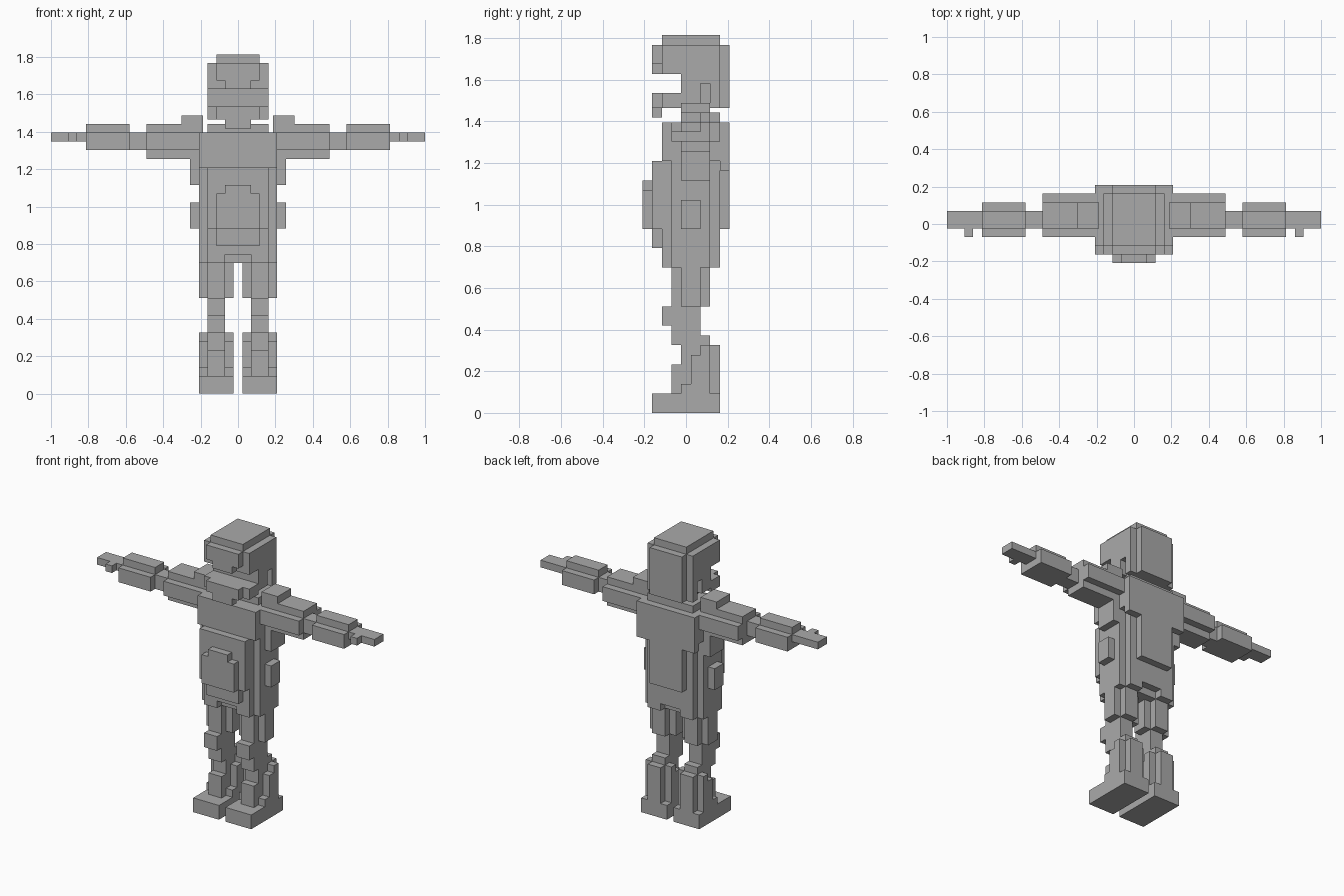
import bpy, bmesh
from itertools import product

UNIT = 2 / 43  # size of one block

cube = bpy.data.objects.get("Cube")
if cube:
    bpy.data.objects.remove(cube, do_unlink=True)

grey = bpy.data.materials.new("plain grey")
grey.use_nodes = True
COLOUR = (0.4, 0.4, 0.4, 1)
grey.diffuse_color = COLOUR
grey.node_tree.nodes["Principled BSDF"].inputs["Base Color"].default_value = COLOUR


def solid(name, boxes, side=1):
    """Weld boxes (x0, x1, y0, y1, z0, z1) into one closed outer skin."""
    if side < 0:
        boxes = [(-b[1], -b[0], *b[2:]) for b in boxes]
    cuts = [sorted({v for b in boxes for v in b[2 * a:2 * a + 2]}) for a in range(3)]
    cells = set()
    for b in boxes:
        spans = [range(cuts[a].index(b[2 * a]), cuts[a].index(b[2 * a + 1])) for a in range(3)]
        cells.update(product(*spans))
    bm = bmesh.new()
    verts = {}

    def corner(key):
        if key not in verts:
            verts[key] = bm.verts.new([cuts[a][key[a]] * UNIT for a in range(3)])
        return verts[key]

    for cell in cells:
        for a, end in product(range(3), (0, 1)):
            beside = list(cell)
            beside[a] += 2 * end - 1
            if tuple(beside) in cells:
                continue
            ring = []
            for i, j in ((0, 0), (1, 0), (1, 1), (0, 1)):
                key = list(cell)
                key[a] += end
                key[(a + 1) % 3] += i
                key[(a + 2) % 3] += j
                ring.append(corner(tuple(key)))
            bm.faces.new(ring if end else ring[::-1])
    bmesh.ops.dissolve_limit(bm, angle_limit=0.01, verts=bm.verts[:], edges=bm.edges[:])
    mesh = bpy.data.meshes.new(name)
    bm.to_mesh(mesh)
    bm.free()
    mesh.materials.append(grey)
    obj = bpy.data.objects.new(name, mesh)
    bpy.context.collection.objects.link(obj)


def centred(half, *rest):
    return (-half, half, *rest)


def both(x0, x1, *rest):
    return [(x0, x1, *rest), (-x1, -x0, *rest)]


# Head: skull, cap, brow, jaw, back plate and side plates with an ear slot
solid("head", [
    centred(2.5, -2.5, 3.5, 35, 39),
    centred(2.5, -0.5, 3.5, 31.5, 35),
    centred(2.5, -3.5, -2.5, 36, 38),
    centred(1.5, -3.5, -2.5, 35, 36),
    centred(2.5, 3.5, 4.5, 31.5, 38),
    centred(2.5, -3.5, -0.5, 31.5, 33),
    centred(1.5, -3.5, -2.5, 30.5, 31.5),
    *both(2.5, 3.5, -2.5, 3.5, 35, 38),
    *both(2.5, 3.5, -0.5, 3.5, 34, 35),
    *both(2.5, 3.5, -0.5, 1.5, 32, 34),
    *both(2.5, 3.5, 2.5, 3.5, 31.5, 34),
    *both(2.5, 3.5, -2.5, -0.5, 31.5, 33),
])
solid("neck", [
    centred(1.5, -0.5, 2.5, 30, 32),
    centred(3.5, -0.5, 3.5, 30, 31),
])

# Body: chest, waist, side padding and pelvis
solid("torso", [
    centred(4.5, -2.5, 3.5, 26, 30),
    centred(3.5, -2.5, 3.5, 16, 26),
    centred(4.5, -1.5, 2.5, 15, 26),
    *both(1.5, 3.5, -2.5, 3.5, 15, 16),
    *both(4.5, 5.5, -0.5, 2.5, 24, 27),
])
solid("belly_plate", [
    centred(3.5, -3.5, -2.5, 19, 26),
    centred(2.5, -3.5, -2.5, 17, 19),
])
solid("front_pouch", [
    centred(2.5, -4.5, -3.5, 19, 23),
    centred(1.5, -4.5, -3.5, 23, 24),
])
solid("back_plate", [
    centred(4.5, 3.5, 4.5, 25, 30),
    centred(2.5, 3.5, 4.5, 19, 25),
])

# Limbs, mirrored
for label, side in (("left", 1), ("right", -1)):
    solid(label + "_hip_pouch", [(4.5, 5.5, -0.5, 1.5, 19, 22)], side)
    solid(label + "_shoulder", [(4, 6.5, -0.5, 2.5, 30, 32)], side)
    solid(label + "_upper_arm", [
        (4.5, 10.5, -1.5, 3.5, 28, 30),
        (4.5, 10.5, -0.5, 2.5, 27, 31),
    ], side)
    solid(label + "_forearm", [
        (10.5, 17.5, -0.5, 1.5, 28, 30),
        (12.5, 17.5, -1.5, 2.5, 28, 30),
        (12.5, 17.5, -0.5, 1.5, 28, 31),
    ], side)
    solid(label + "_hand", [
        (17.5, 21.5, -0.5, 1.5, 29, 30),
        (18.5, 19.5, -1.5, -0.5, 29, 30),
    ], side)
    solid(label + "_leg", [
        (1.5, 3.5, -1.5, 2.5, 11, 15),
        (0.5, 4.5, -0.5, 1.5, 11, 15),
        (1.5, 3.5, -1.5, 1.5, 7, 11),
        (1.5, 3.5, -2.5, -1.5, 9, 11),
    ], side)
    solid(label + "_boot", [
        (0.5, 4.5, -3.5, 3.5, 0, 2),
        (1.5, 3.5, -1.5, 3.5, 2, 5),
        (1.5, 3.5, -0.5, 3.5, 5, 7),
        (1.5, 3.5, 1.5, 2.5, 7, 8),
        (0.5, 4.5, -0.5, 2.5, 2, 3),
        (0.5, 4.5, 0.5, 2.5, 3, 6),
        (0.5, 4.5, 1.5, 2.5, 6, 7),
    ], side)
